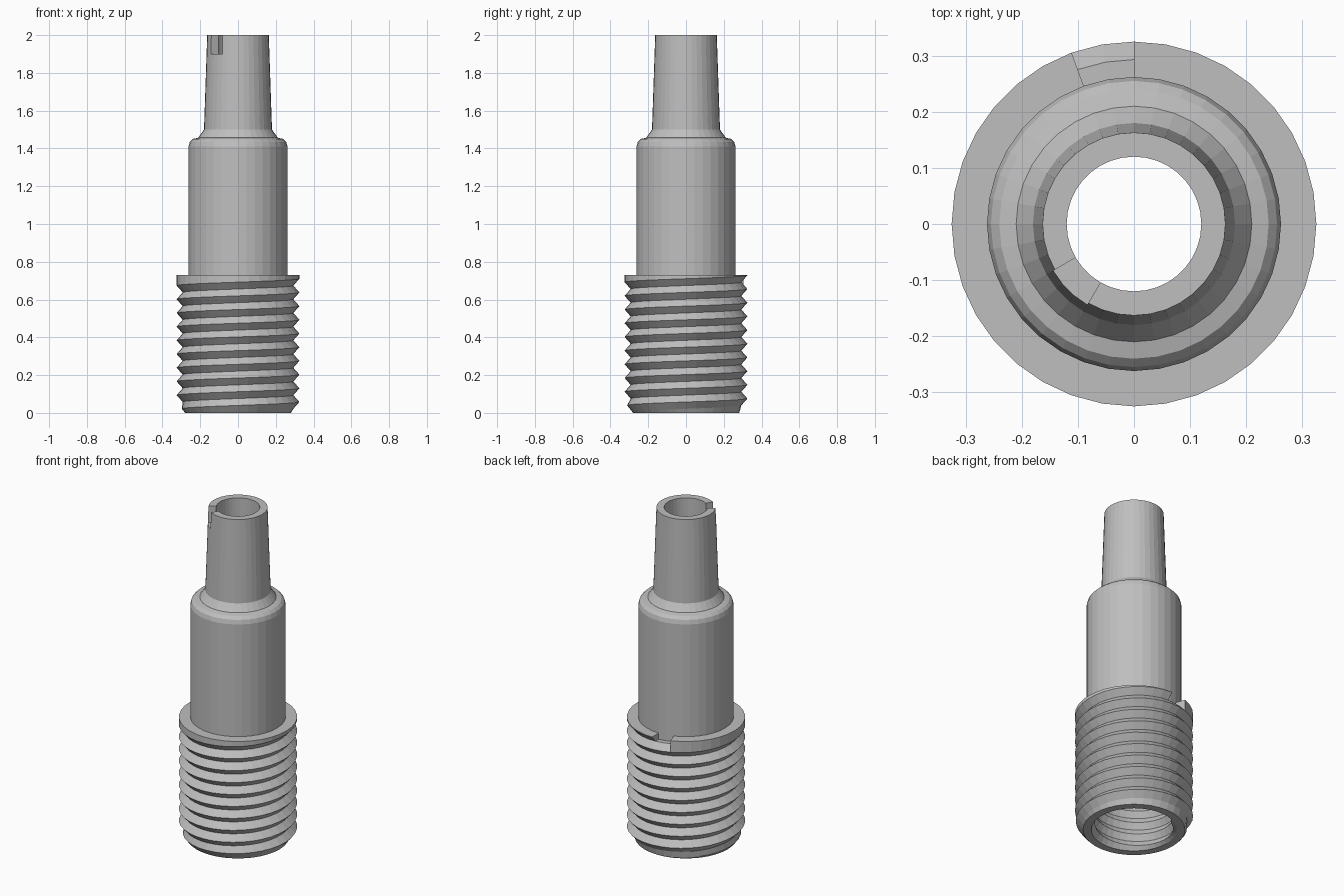
import bpy, bmesh, math

if "Cube" in bpy.data.objects:
    bpy.data.objects.remove(bpy.data.objects["Cube"])

PITCH = 0.0725
SEAM = 110          # angle where the outer thread runs out into the collar

metal = bpy.data.materials.new("grey_metal")
metal.diffuse_color = (0.52, 0.52, 0.52, 1)
metal.use_nodes = True
metal.node_tree.nodes["Principled BSDF"].inputs["Base Color"].default_value = metal.diffuse_color


def skin(name, columns, extra_faces=()):
    """Skin a list of (angle, [(r, z), ...]) columns into one object."""
    bm = bmesh.new()
    cols = []
    for deg, prof in columns:
        a = math.radians(deg)
        cols.append([bm.verts.new((r * math.cos(a), r * math.sin(a), z)) for r, z in prof])
    for a, b in zip(cols, cols[1:]):
        for i in range(len(a) - 1):
            bm.faces.new((a[i], b[i], b[i + 1], a[i + 1]))
    for face in extra_faces:
        bm.faces.new([cols[c][i] for c, i in face])
    bmesh.ops.remove_doubles(bm, verts=bm.verts, dist=1e-4)
    bmesh.ops.dissolve_degenerate(bm, edges=bm.edges, dist=1e-4)
    bmesh.ops.recalc_face_normals(bm, faces=bm.faces)
    me = bpy.data.meshes.new(name)
    bm.to_mesh(me)
    bm.free()
    me.materials.append(metal)
    ob = bpy.data.objects.new(name, me)
    bpy.context.collection.objects.link(ob)
    return ob


def thread_profile(t, gap):
    """Cross-section of the base; t is the fraction of a turn past the seam."""
    inner = []
    for j in range(12):
        for half, r in ((0, 0.215), (0.5, 0.235)):
            z = PITCH * (j - 1 + half + t)
            if z <= 0:
                r, z = 0.235, 0.0
            elif z >= 0.70:
                r, z = 0.215, 0.70
            inner.append((r, z))
    outer = []
    for j in range(11, -1, -1):
        for half, r in ((0.5, 0.293), (0, 0.325)):
            z = max(0.0, 0.66 + PITCH * (t - j - half))
            outer.append((min(r, 0.28 + 0.8 * z), z))
    if gap:
        z = outer[-2][1]
        outer[-1] = (0.285, z)
        outer += [(0.275, z), (0.25, z)]
    else:
        outer += [(0.325, 0.73), (0.25, 0.73)]
    return inner[::-1] + outer


# threaded base: helical threads outside and inside, collar with run-out gap
columns = [(SEAM + d, thread_profile(d / 360, False)) for d in range(0, 341, 10)]
columns += [(SEAM + d, thread_profile(d / 360, True)) for d in (340, 350, 360)]
wall = [(0, -3), (0, -2), (0, -1), (-1, -1), (-1, -2), (-1, -3), (-1, -4)]
skin("threaded_base", columns, [wall])


# barrel, shoulder, tapered neck and bore, with a slot through the neck rim
def body_profile(notched):
    top, r = (1.9, 0.1665) if notched else (2.0, 0.163)
    return [(0.262, 0.64), (0.262, 1.41), (0.255, 1.435), (0.24, 1.45), (0.21, 1.457),
            (0.18, 1.50), (r, top), (0.12, top), (0.12, 0.76), (0.215, 0.70)]


columns = [(d, body_profile(True)) for d in (210, 220, 230, 240)]
columns += [(d, body_profile(False)) for d in range(240, 571, 10)]
columns.append((570, body_profile(True)))
skin("barrel_and_neck", columns)
